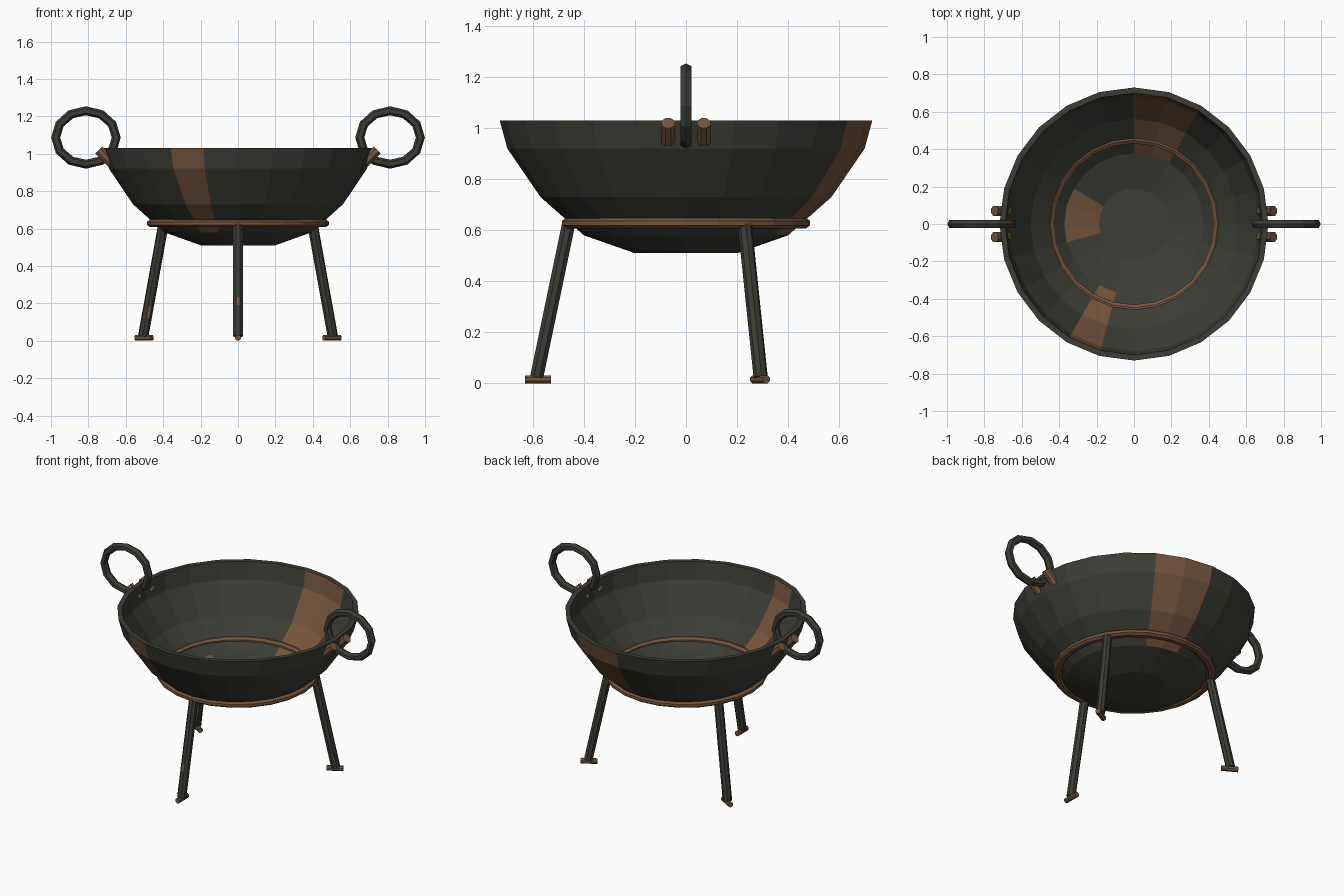
import bpy, bmesh, math
from mathutils import Vector

if "Cube" in bpy.data.objects:
    bpy.data.objects.remove(bpy.data.objects["Cube"], do_unlink=True)


def make_material(name, rgb):
    mat = bpy.data.materials.new(name)
    mat.use_nodes = True
    mat.diffuse_color = (*rgb, 1)
    bsdf = mat.node_tree.nodes["Principled BSDF"]
    bsdf.inputs["Base Color"].default_value = (*rgb, 1)
    bsdf.inputs["Roughness"].default_value = 0.8
    return mat


IRON = make_material("dark iron", (0.046, 0.047, 0.037))
RUST = make_material("rust brown", (0.18, 0.092, 0.047))


def skin(name, rings, closed=False, rust=lambda seg, col: False, base=IRON):
    """Join equal rings of points into a flat-faced surface."""
    bm = bmesh.new()
    loops = [[bm.verts.new(p) for p in ring] for ring in rings]
    n = len(loops[0])
    pairs = list(zip(loops, loops[1:]))
    if closed:
        pairs.append((loops[-1], loops[0]))
    for seg, (a, b) in enumerate(pairs):
        for col in range(n):
            nxt = (col + 1) % n
            face = bm.faces.new((a[col], a[nxt], b[nxt], b[col]))
            face.material_index = int(rust(seg, col))
    if not closed:
        bm.faces.new(loops[0])
        bm.faces.new(loops[-1])
    bmesh.ops.recalc_face_normals(bm, faces=bm.faces)
    mesh = bpy.data.meshes.new(name)
    bm.to_mesh(mesh)
    bm.free()
    mesh.materials.append(base)
    mesh.materials.append(RUST)
    obj = bpy.data.objects.new(name, mesh)
    bpy.context.collection.objects.link(obj)
    return obj


def circle(n, centre, u, v, phase=0.0):
    """Points of an ellipse spanned by the vectors u and v."""
    angles = [math.tau * (i + phase) / n for i in range(n)]
    return [Vector(centre) + Vector(u) * math.cos(a) + Vector(v) * math.sin(a) for a in angles]


def rod(name, start, end, radius, sides, cuts=(0, 1), **kw):
    """Straight bar between two points, with optional cross cuts."""
    start, end = Vector(start), Vector(end)
    axis = (end - start).normalized()
    u = axis.cross(Vector((0, 0, 1))).normalized() * radius
    v = axis.cross(u)
    return skin(name, [circle(sides, start.lerp(end, t), u, v, 0.5) for t in cuts], **kw)


# Bowl: outer wall, rim, then inner wall, with rusty streaks
SIDES = 24
profile = [(0.2, 0.51), (0.4, 0.58), (0.57, 0.73), (0.7, 0.92), (0.73, 1.03),
           (0.7, 1.03), (0.68, 0.92), (0.562, 0.736), (0.378, 0.58), (0.19, 0.52)]


def bowl_rust(seg, col):
    streak = col in (4, 5, 16) and seg in (1, 2, 3, 5, 6, 7)
    floor_patch = col in (10, 11, 12) and seg == 8
    return streak or floor_patch


skin("bowl", [circle(SIDES, (0, 0, z), (r * 0.985, 0, 0), (0, r, 0)) for r, z in profile],
     rust=bowl_rust)

# Support band around the lower bowl
band = []
for i in range(8):
    a = math.tau * (i + 0.5) / 8
    r, z = 0.459 + 0.03 * math.cos(a), 0.628 + 0.022 * math.sin(a)
    band.append(circle(SIDES, (0, 0, z), (r, 0, 0), (0, r, 0)))
skin("support_band", band, closed=True, base=RUST)

# Three splayed legs with radial feet; two legs carry a rust spot
spots = {"front": ((0.66, 0.73), 1), "right": ((0.73, 0.83), 5), "left": (None, 0)}
for side, degrees in (("front", 270), ("left", 30), ("right", 150)):
    a = math.radians(degrees)
    out = Vector((math.cos(a), math.sin(a), 0))
    top, bottom = out * 0.46 + Vector((0, 0, 0.625)), out * 0.585 + Vector((0, 0, 0.025))
    span, _ = spots[side]
    aim = Vector((0.4, -1, 0)).normalized()
    leg = rod(side + "_leg", top, bottom, 0.028, 8, (0, *span, 1) if span else (0, 1))
    if span:
        middle = [f for f in leg.data.polygons if len(f.vertices) == 4][8:16]
        max(middle, key=lambda f: f.normal.dot(aim)).material_index = 1
    foot = out * 0.58 + Vector((0, 0, 0.016))
    rod(side + "_foot", foot - out * 0.05, foot + out * 0.05, 0.017, 8, base=RUST)

# Ring handles and their rusty mounting stubs
for side, s in (("left", 1), ("right", -1)):
    rings = []
    for i in range(12):
        a = math.tau * i / 12
        d = Vector((math.cos(a), 0, math.sin(a)))
        centre = Vector((s * 0.813 + 0.162 * d.x, 0, 1.087 + 0.143 * d.z))
        rings.append(circle(6, centre, d * 0.024, (0, 0.026, 0)))
    skin(side + "_ring_handle", rings, closed=True)
    for where, y in (("front", -0.07), ("back", 0.07)):
        rod(f"{side}_{where}_handle_stub", (s * 0.675, y, 0.95), (s * 0.745, y, 1.02),
            0.029, 8, base=RUST)
